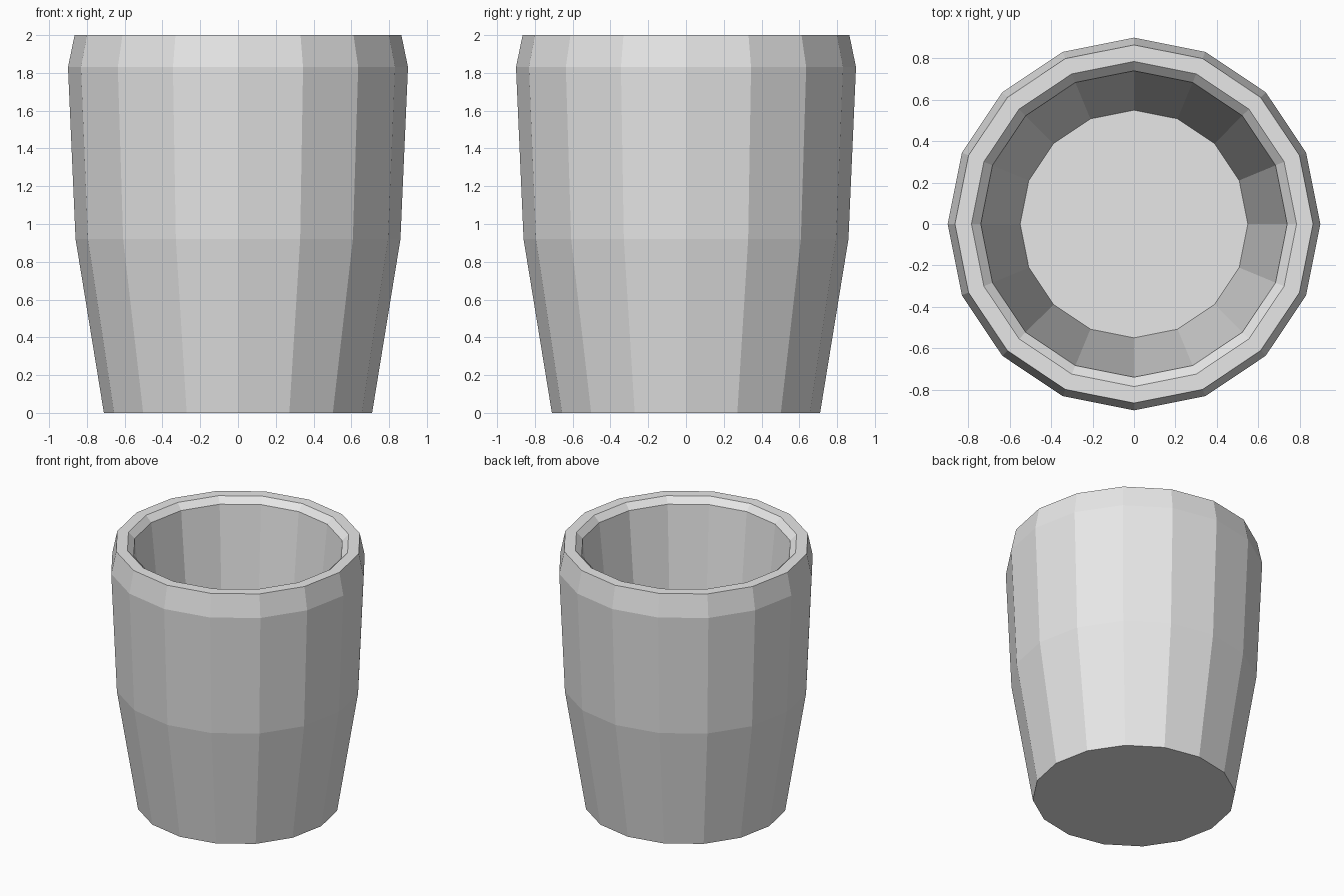
import bpy, bmesh
from math import cos, sin, tau

SIDES = 16

default = bpy.data.objects.get("Cube")
if default:
    bpy.data.objects.remove(default, do_unlink=True)

# One plain grey material
grey = bpy.data.materials.new("light grey")
grey.use_nodes = True
colour = (0.8, 0.8, 0.8, 1.0)
grey.diffuse_color = colour
grey.node_tree.nodes["Principled BSDF"].inputs["Base Color"].default_value = colour

# Cup wall as (radius, height): up the outside, over the rim, down the inside
profile = [
    (0.71, 0.0), (0.86, 0.92), (0.90, 1.83), (0.865, 2.0),
    (0.785, 2.0), (0.74, 1.955), (0.55, 0.15),
]


def lathe(name, points, material):
    """Spin a profile into a faceted solid, capped at both ends."""
    bm = bmesh.new()
    rings = [[bm.verts.new((r * cos(tau * i / SIDES), r * sin(tau * i / SIDES), z))
              for i in range(SIDES)] for r, z in points]
    for low, high in zip(rings, rings[1:]):
        for i in range(SIDES):
            j = (i + 1) % SIDES
            bm.faces.new((low[i], low[j], high[j], high[i]))
    bm.faces.new(reversed(rings[0]))  # underside
    bm.faces.new(rings[-1])           # inner floor
    bmesh.ops.recalc_face_normals(bm, faces=bm.faces)
    mesh = bpy.data.meshes.new(name)
    bm.to_mesh(mesh)
    bm.free()
    mesh.materials.append(material)
    obj = bpy.data.objects.new(name, mesh)
    bpy.context.collection.objects.link(obj)
    return obj


lathe("cup", profile, grey)
